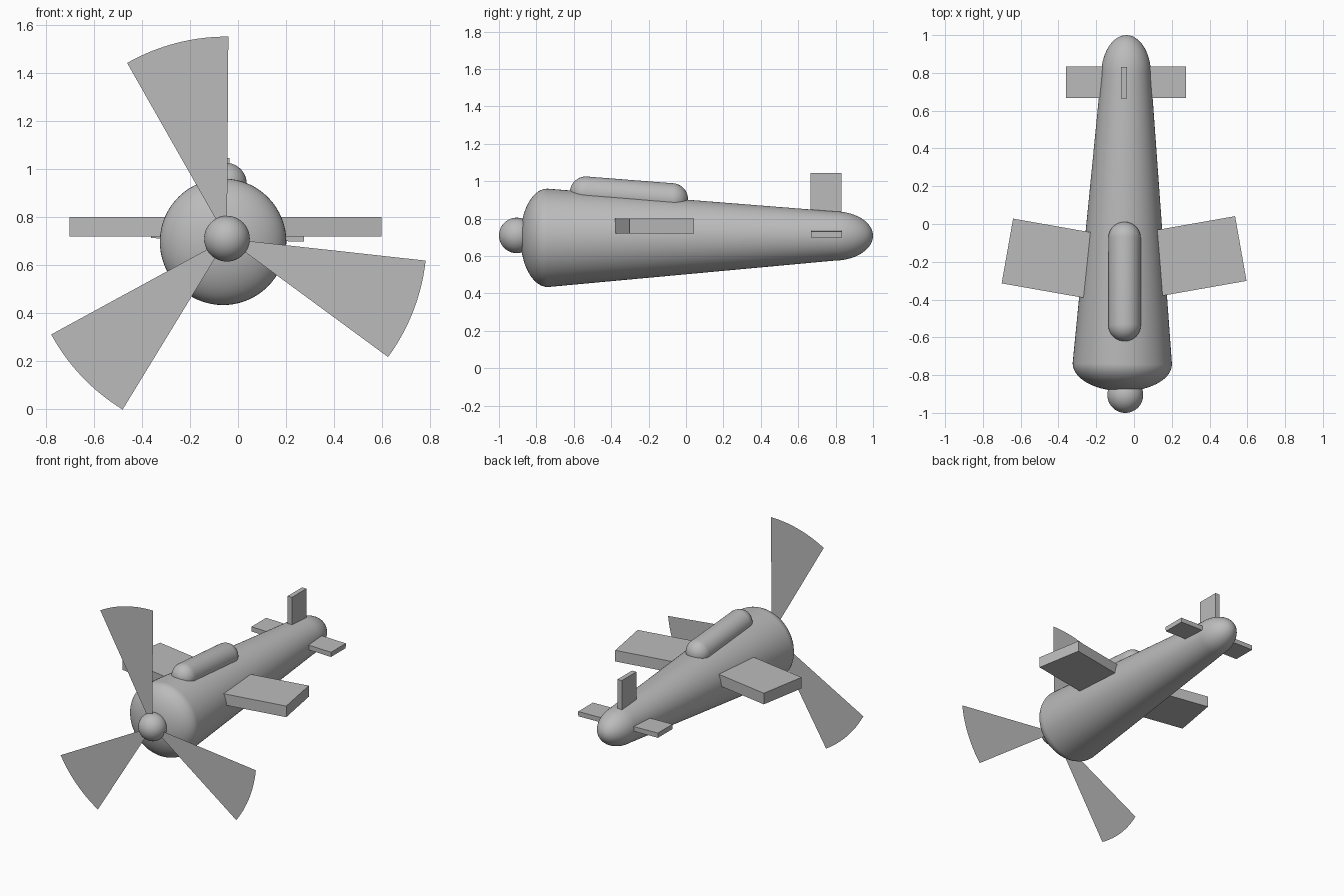
import bpy
import bmesh
from math import sin, cos, pi, radians, sqrt
from mathutils import Vector, Matrix

if "Cube" in bpy.data.objects:
    bpy.data.objects.remove(bpy.data.objects["Cube"], do_unlink=True)

# Single grey paint
grey = bpy.data.materials.new("plain_grey")
grey.use_nodes = True
colour = (0.5, 0.5, 0.5, 1)
grey.diffuse_color = colour
grey.node_tree.nodes["Principled BSDF"].inputs["Base Color"].default_value = colour


def finish(name, bm, smooth=False):
    mesh = bpy.data.meshes.new(name)
    bm.to_mesh(mesh)
    bm.free()
    mesh.materials.append(grey)
    obj = bpy.data.objects.new(name, mesh)
    bpy.context.collection.objects.link(obj)
    if smooth:
        mesh.shade_smooth()
    return obj


def lathe(name, start, end, r0, r1, cap0, cap1, sides=64, steps=14):
    """Tapered body from start to end with elliptical caps of given depth."""
    start, end = Vector(start), Vector(end)
    length = (end - start).length
    angles = [i * pi / 2 / steps for i in range(steps + 1)]
    profile = [(r0 * sin(a), -cap0 * cos(a)) for a in angles]
    profile += [(r1 * cos(a), length + cap1 * sin(a)) for a in angles]
    bm = bmesh.new()
    verts = [bm.verts.new((max(r, 0), 0, h)) for r, h in profile]
    edges = [bm.edges.new(pair) for pair in zip(verts, verts[1:])]
    bmesh.ops.spin(bm, geom=verts + edges, cent=(0, 0, 0), axis=(0, 0, 1),
                   angle=2 * pi, steps=sides)
    bmesh.ops.remove_doubles(bm, verts=bm.verts, dist=0.0001)
    bmesh.ops.recalc_face_normals(bm, faces=bm.faces)
    turn = Vector((0, 0, 1)).rotation_difference(end - start).to_matrix().to_4x4()
    bm.transform(Matrix.Translation(start) @ turn)
    return finish(name, bm, True)


def box(name, centre, size, angle=0, axis="Z"):
    bm = bmesh.new()
    bmesh.ops.create_cube(bm, size=1)
    bm.transform(Matrix.Translation(centre) @ Matrix.Rotation(radians(angle), 4, axis)
                 @ Matrix.Diagonal((*size, 1)))
    return finish(name, bm)


# Fuselage and canopy
lathe("fuselage", (-0.062, -0.74, 0.697), (-0.042, 0.79, 0.707), 0.263, 0.132, 0.145, 0.21)
lathe("canopy", (-0.05, -0.535, 0.939), (-0.05, -0.075, 0.903), 0.086, 0.086, 0.086, 0.086)

# Wings, swept forward from root to tip
box("left_wing", (0.27, -0.182, 0.76), (0.60, 0.348, 0.08), 10)
box("right_wing", (-0.375, -0.195, 0.76), (0.60, 0.348, 0.08), -10)

# Tail surfaces
box("tailplane", (-0.043, 0.751, 0.722), (0.635, 0.168, 0.034), 1.3, "Y")
box("tail_fin", (-0.053, 0.748, 0.895), (0.034, 0.165, 0.30))

# Spinner
hub = Vector((-0.046, -0.905, 0.71))
bm = bmesh.new()
bmesh.ops.create_uvsphere(bm, u_segments=48, v_segments=24, radius=0.095)
bm.transform(Matrix.Translation(hub))
finish("spinner", bm, True)

# Propeller blades: thin flat sectors fanning out from the hub
for number, (first, radius) in enumerate([(89.6, 0.84), (208.6, 0.832), (323.7, 0.831)], 1):
    bm = bmesh.new()
    points = [hub + Vector((0, -0.005, 0))]
    for i in range(17):
        a = radians(first + 30 * i / 16)
        points.append(points[0] + radius * Vector((cos(a), 0, sin(a))))
    bm.faces.new([bm.verts.new(p) for p in points])
    finish(f"propeller_blade_{number}", bm)
